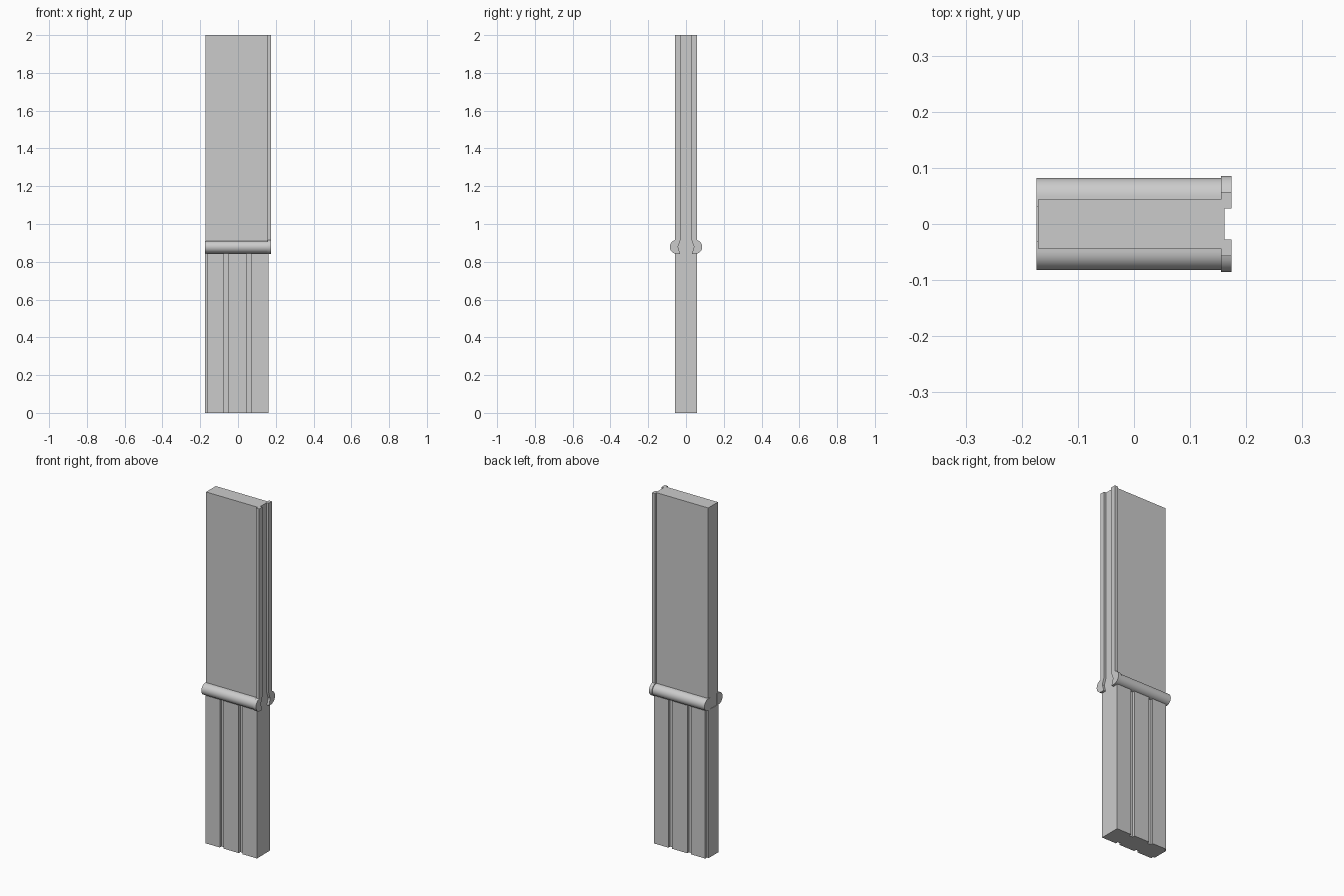
import bpy
import bmesh
import math

if "Cube" in bpy.data.objects:
    bpy.data.objects.remove(bpy.data.objects["Cube"])


def extrude(name, points, axis, start, end, smooth=False):
    """Extrude a closed 2D outline: axis 'x' uses (y, z) points, 'z' uses (x, y)."""
    bm = bmesh.new()
    if axis == 'x':
        verts = [bm.verts.new((start, a, b)) for a, b in points]
        shift = (end - start, 0, 0)
    else:
        verts = [bm.verts.new((a, b, start)) for a, b in points]
        shift = (0, 0, end - start)
    face = bm.faces.new(verts)
    ext = bmesh.ops.extrude_face_region(bm, geom=[face])
    moved = [g for g in ext["geom"] if isinstance(g, bmesh.types.BMVert)]
    bmesh.ops.translate(bm, verts=moved, vec=shift)
    bmesh.ops.recalc_face_normals(bm, faces=bm.faces)
    mesh = bpy.data.meshes.new(name)
    bm.to_mesh(mesh)
    bm.free()
    obj = bpy.data.objects.new(name, mesh)
    bpy.context.collection.objects.link(obj)
    if smooth:
        bpy.ops.object.select_all(action='DESELECT')
        obj.select_set(True)
        bpy.context.view_layer.objects.active = obj
        bpy.ops.object.shade_smooth_by_angle(angle=math.radians(35))
    return obj


def arc(cy, cz, r, a0, a1, n=14):
    angles = [math.radians(a0 + (a1 - a0) * i / n) for i in range(n + 1)]
    return [(cy + r * math.cos(a), cz + r * math.sin(a)) for a in angles]


LEFT, RIGHT = -0.171, 0.161
RAIL_Z = 0.845

# Upper wall panel
extrude("upper_panel", [(LEFT, -0.044), (RIGHT, -0.044), (RIGHT, 0.044), (LEFT, 0.044)],
        'z', RAIL_Z, 2.0)

# Lower planked panel: grooves on both faces, half groove at the left edge
FACE, DEEP = 0.059, 0.044
edge = [(-0.174, DEEP), (-0.163, DEEP), (-0.163, FACE)]
for x in (-0.062, 0.058):
    edge += [(x - 0.012, FACE), (x - 0.012, DEEP), (x + 0.012, DEEP), (x + 0.012, FACE)]
edge.append((RIGHT, FACE))
outline = edge + [(x, -y) for x, y in reversed(edge)]
extrude("lower_planks", outline, 'z', 0.0, RAIL_Z)

# Rounded rail and end trim on each face
rail = [(0.03, 0.911)] + arc(0.049, 0.878, 0.033, 90, -90) + [(0.03, RAIL_Z)]
trim = ([(0.028, 2.0), (0.057, 2.0)] + arc(0.049, 0.879, 0.037, 77, -90)
        + [(0.031, 0.842), (0.042, 0.88), (0.028, 0.918)])
for side, s in (("front", -1), ("back", 1)):
    extrude(side + "_rail", [(s * y, z) for y, z in rail], 'x', -0.174, 0.158, True)
    extrude(side + "_end_trim", [(s * y, z) for y, z in trim], 'x', 0.155, 0.174, True)
